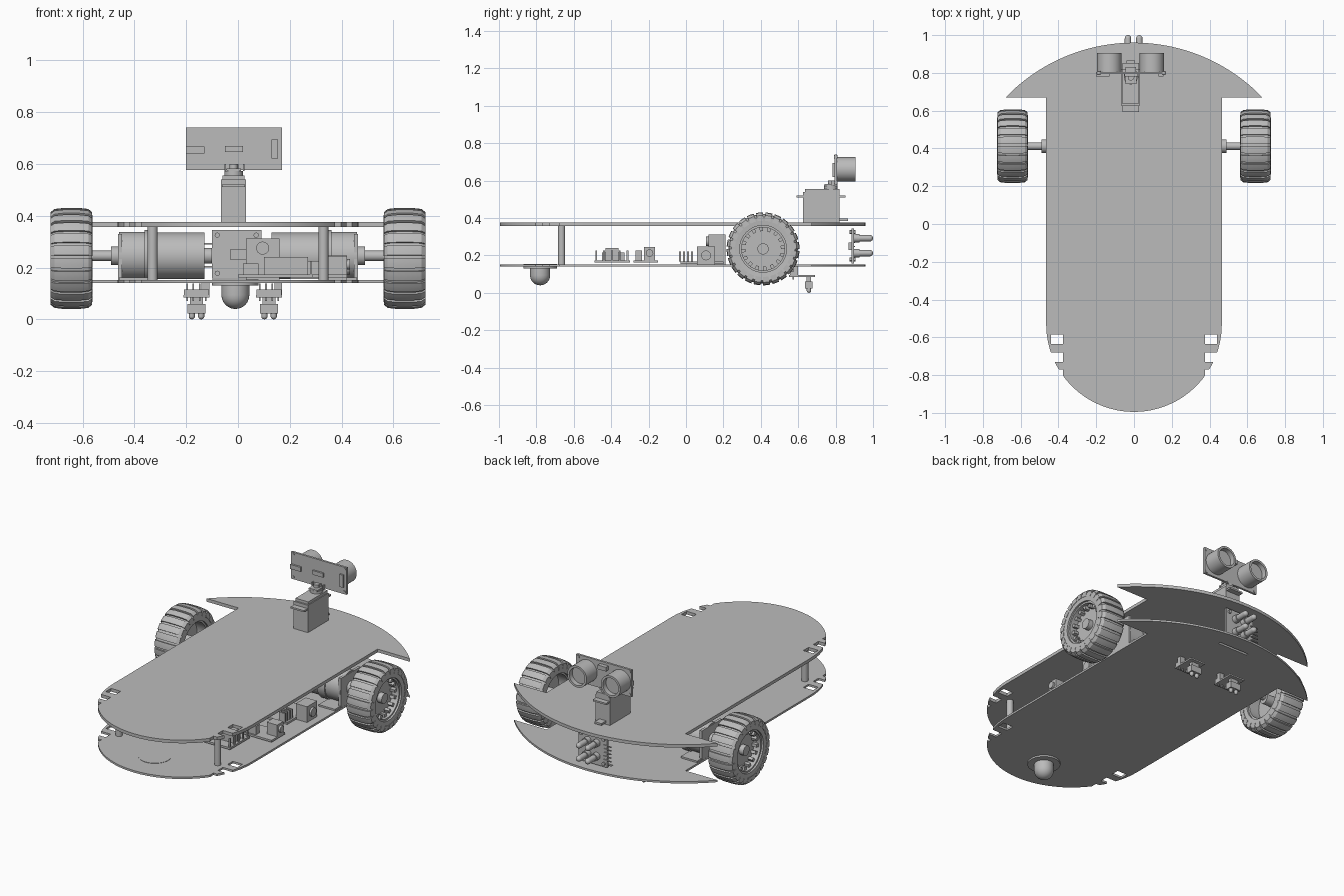
import bpy, bmesh
from math import sin, cos, pi, asin, sqrt

if "Cube" in bpy.data.objects:
    bpy.data.objects.remove(bpy.data.objects["Cube"])

grey = bpy.data.materials.new("plain_grey")
grey.use_nodes = True
grey.diffuse_color = (.5, .5, .5, 1)
grey.node_tree.nodes["Principled BSDF"].inputs["Base Color"].default_value = grey.diffuse_color
parts = []


def finish(name, bm):
    """Turn a bmesh into a named, coloured object."""
    bmesh.ops.remove_doubles(bm, verts=bm.verts, dist=.00001)
    bmesh.ops.recalc_face_normals(bm, faces=bm.faces)
    mesh = bpy.data.meshes.new(name)
    bm.to_mesh(mesh)
    bm.free()
    mesh.materials.append(grey)
    obj = bpy.data.objects.new(name, mesh)
    bpy.context.collection.objects.link(obj)
    parts.append(obj)
    return obj


def box(name, xs, ys, zs):
    bm = bmesh.new()
    bmesh.ops.create_cube(bm, size=1)
    for v in bm.verts:
        v.co = [lo + (c + .5) * (hi - lo) for c, (lo, hi) in zip(v.co, (xs, ys, zs))]
    return finish(name, bm)


def lathe(name, profile, axis, centre, steps=32, start=0, sweep=2 * pi):
    """Revolve a closed (radius, height) profile around an axis."""
    bm = bmesh.new()
    full = sweep > 6
    rings = []
    for i in range(steps if full else steps + 1):
        a = start + sweep * i / steps
        ring = []
        for r, h in profile:
            p, q = r * cos(a), r * sin(a)
            co = {"x": (h, p, q), "y": (p, h, q), "z": (p, q, h)}[axis]
            ring.append(bm.verts.new([c + d for c, d in zip(co, centre)]))
        rings.append(ring)
    n = len(profile)
    for i in range(steps):
        a, b = rings[i], rings[(i + 1) % len(rings)]
        for j in range(n):
            k = (j + 1) % n
            if profile[j][0] or profile[k][0]:
                bm.faces.new((a[j], a[k], b[k], b[j]))
    if not full:
        bm.faces.new(rings[0])
        bm.faces.new(rings[-1])
    return finish(name, bm)


def rod(name, axis, centre, radius, length, steps=24):
    return lathe(name, [(0, 0), (radius, 0), (radius, length), (0, length)], axis, centre, steps)


def dome(name, axis, centre, radius, length, steps=16):
    """Rod with a rounded end; negative length points it backwards."""
    way = 1 if length > 0 else -1
    neck = length - way * radius
    curve = [(radius * cos(t * pi / 12), neck + way * radius * sin(t * pi / 12)) for t in range(6)]
    return lathe(name, [(0, 0), (radius, 0)] + curve + [(0, length)], axis, centre, steps)


# Chassis plates: wide arched nose, straight sides, round tail
nose_r, tail_r, tip, tail_y = .942, .465, .68, -.53
half = asin(tip / nose_r)
outline = [(nose_r * sin(half * t / 20), .018 + nose_r * cos(half * t / 20)) for t in range(-20, 21)]
outline += [(tail_r, .67)]
outline += [(tail_r * cos(pi * t / 32), tail_y - tail_r * sin(pi * t / 32)) for t in range(33)]
outline += [(-tail_r, .67)]


def plate(name, low, high):
    bm = bmesh.new()
    face = bm.faces.new([bm.verts.new((x, y, low)) for x, y in outline])
    up = bmesh.ops.extrude_face_region(bm, geom=[face])["geom"]
    for v in up:
        if isinstance(v, bmesh.types.BMVert):
            v.co.z = high
    obj = finish(name, bm)
    cuts = [(.375, .44, -.635, -.585), (.375, .6, -.73, -.68), (.375, .6, -.82, -.77)]
    cuts = [(s * a, s * b, c, d) for s in (1, -1) for a, b, c, d in cuts]
    if name == "bottom_plate":
        cuts += [(-.1, .1, .84, .855)]
    for a, b, c, d in cuts:
        cutter = box("cutter", sorted((a, b)), (c, d), (low - .1, high + .1))
        cutter.hide_render = True
        mod = obj.modifiers.new("slot", "BOOLEAN")
        mod.operation, mod.solver, mod.object = "DIFFERENCE", "EXACT", cutter
        bpy.context.view_layer.objects.active = obj
        bpy.ops.object.modifier_apply(modifier=mod.name)
        parts.remove(cutter)
        bpy.data.objects.remove(cutter)


plate("bottom_plate", .14, .152)
plate("top_plate", .356, .375)

# Drive: wheels, axles, motors and brackets on both sides
for side, s in (("left", 1), ("right", -1)):
    hub = (s * .643, .412, .235)

    def wheel_part(name, profile, **kw):
        return lathe(side + name, [(r, s * h) for r, h in profile], "x", hub, **kw)

    shoulder = [(.17, .08), (.182, .065), (.186, .03)]
    arch = shoulder + [(r, -h) for r, h in reversed(shoulder)]
    wheel_part("_tyre", [(.125, .076)] + arch + [(.125, -.076)], steps=48)
    lug = [(r + .009, h) for r, h in arch]
    for i in range(24):
        wheel_part("_tread_lug", [(.15, .081)] + lug + [(.15, -.081)],
                   steps=3, start=i * pi / 12, sweep=pi / 16)
    wheel_part("_rim", [(.128, .065), (.128, -.065), (.115, -.065), (.115, .065)], steps=40)
    wheel_part("_wheel_disc", [(0, .02), (.12, .02), (.12, 0), (0, 0)], steps=40)
    for i in range(16):
        wheel_part("_rim_rib", [(.095, .05), (.118, .05), (.118, .01), (.095, .01)],
                   steps=2, start=i * pi / 8, sweep=pi / 18)
    wheel_part("_wheel_hub", [(0, .05), (.03, .05), (.03, -.06), (0, -.06)], steps=24)

    axle = (0, .412, .245)
    rod(side + "_axle", "x", (s * .45, *axle[1:]), .02, s * .16)
    rod(side + "_bearing", "x", (s * .455, *axle[1:]), .036, s * .035)
    can = [(0, .13), (.09, .13), (.09, .31), (.1, .31), (.1, .36), (.093, .36), (.093, .46), (0, .46)]
    lathe(side + "_motor", [(r, s * h) for r, h in can], "x", axle, 40)
    rod(side + "_motor_cap", "x", (s * .1, *axle[1:]), .03, s * .04)
    box(side + "_bracket", sorted((s * .448, s * .464)), (.32, .51), (.15, .33))
    box(side + "_bracket_foot", sorted((s * .35, s * .46)), (.27, .55), (.15, .162))

    # Tail post
    rod(side + "_post", "z", (s * .33, -.665, .15), .019, .21)

# Rear ball caster
caster = (-.01, -.78, .14)
dome("caster_ball", "z", caster, .054, -.1, 32)
rod("caster_flange", "z", (-.01, -.78, .13), .09, .024, 40)

# Floor sensors hanging below the nose
for x in (-.16, .12):
    box("floor_sensor_board", (x - .05, x + .05), (.55, .69), (.085, .094))
    box("floor_sensor_block", (x - .035, x + .035), (.637, .677), (.022, .06))
    box("floor_sensor_neck", (x - .025, x + .025), (.645, .668), (.06, .087))
    box("floor_sensor_header", (x - .048, x + .048), (.555, .595), (.094, .115))
    box("floor_sensor_spacer", (x + .02, x + .05), (.575, .6), (.09, .142))
    for d in (-.018, .018):
        dome("floor_sensor_lamp", "z", (x + d, .657, .03), .012, -.03)
    for i in range(4):
        p = x - .036 + i * .024
        box("floor_sensor_pin", (p - .003, p + .003), (.57, .577), (.07, .138))

# Nose sensor board with four lamps
box("nose_board", (-.1, .09), (.885, .897), (.158, .345))
for x in (-.032, .028):
    for z in (.212, .292):
        dome("nose_lamp", "y", (x, .897, z), .017, .103)
        rod("nose_lamp_collar", "y", (x, .897, z), .022, .03)
for x in (-.08, .07):
    for z in (.178, .325):
        rod("nose_screw", "y", (x, .875, z), .01, .032, 12)
box("nose_chip", (-.03, .03), (.87, .885), (.23, .27))
for i in range(5):
    z = .2 + i * .022
    box("nose_pin", (-.13, -.08), (.897, .903), (z, z + .006))

# Steering servo
box("servo_body", (-.065, .03), (.625, .82), (.375, .54))
box("servo_lid", (-.06, .025), (.635, .82), (.54, .556))
box("servo_ears", (-.062, .027), (.592, .852), (.51, .52))
box("servo_cable", (-.04, .005), (.82, .865), (.385, .397))
rod("servo_gear", "z", (-.017, .775, .555), .036, .018)
rod("servo_shaft", "z", (-.017, .775, .57), .016, .03)
box("servo_horn", (-.045, .012), (.74, .81), (.572, .582))

# Twin-eye distance sensor
box("distance_board", (-.2, .17), (.793, .806), (.577, .74))
for x in (-.13, .095):
    eye = [(0, 0), (.065, 0), (.065, .1), (.052, .1), (.052, .07), (0, .07)]
    lathe("distance_eye", eye, "y", (x, .806, .66), 36)
for low, high, bottom, top in ((-.2, -.13, .64, .667), (-.05, .02, .645, .67), (.13, .155, .62, .695)):
    box("distance_chip", (low, high), (.782, .793), (bottom, top))
box("distance_crystal", (-.045, .01), (.806, .83), (.7, .725))
for i in range(4):
    x = -.052 + i * .024
    box("distance_pin", (x, x + .006), (.775, .793), (.572, .6))
for x in (-.187, .157):
    for z in (.59, .727):
        rod("distance_rivet", "y", (x, .79, z), .009, .019, 12)

# Circuit modules on the bottom plate
box("driver_board", (0, .29), (-.49, -.3), (.162, .174))
box("driver_block", (.1, .27), (-.43, -.36), (.174, .24))
box("driver_terminal", (.02, .08), (-.45, -.33), (.174, .215))
for i in range(5):
    y = -.485 + i * .042
    box("driver_pin", (.277, .285), (y, y + .01), (.174, .225))
box("button_board", (.19, .42), (-.28, -.15), (.162, .174))
box("button_block", (.35, .42), (-.225, -.165), (.174, .245))
rod("button_cap", "x", (.42, -.195, .212), .02, .012)
box("button_chip", (.22, .31), (-.27, -.235), (.174, .225))
box("switch_block", (.345, .42), (.06, .155), (.152, .247))
rod("switch_cap", "x", (.42, .107, .2), .026, .012)
box("switch_board", (.2, .35), (-.03, .2), (.155, .167))
for i in range(4):
    y = -.038 + i * .022
    box("switch_pin", (.3, .34), (y, y + .01), (.167, .222))
box("relay_block", (.03, .16), (.12, .212), (.152, .312))
rod("relay_dial", "y", (.095, .12, .275), .025, -.012)

# Soft shading with crisp edges
bpy.ops.object.select_all(action="DESELECT")
for obj in parts:
    obj.select_set(True)
bpy.context.view_layer.objects.active = parts[0]
bpy.ops.object.shade_smooth_by_angle(angle=pi / 6)
